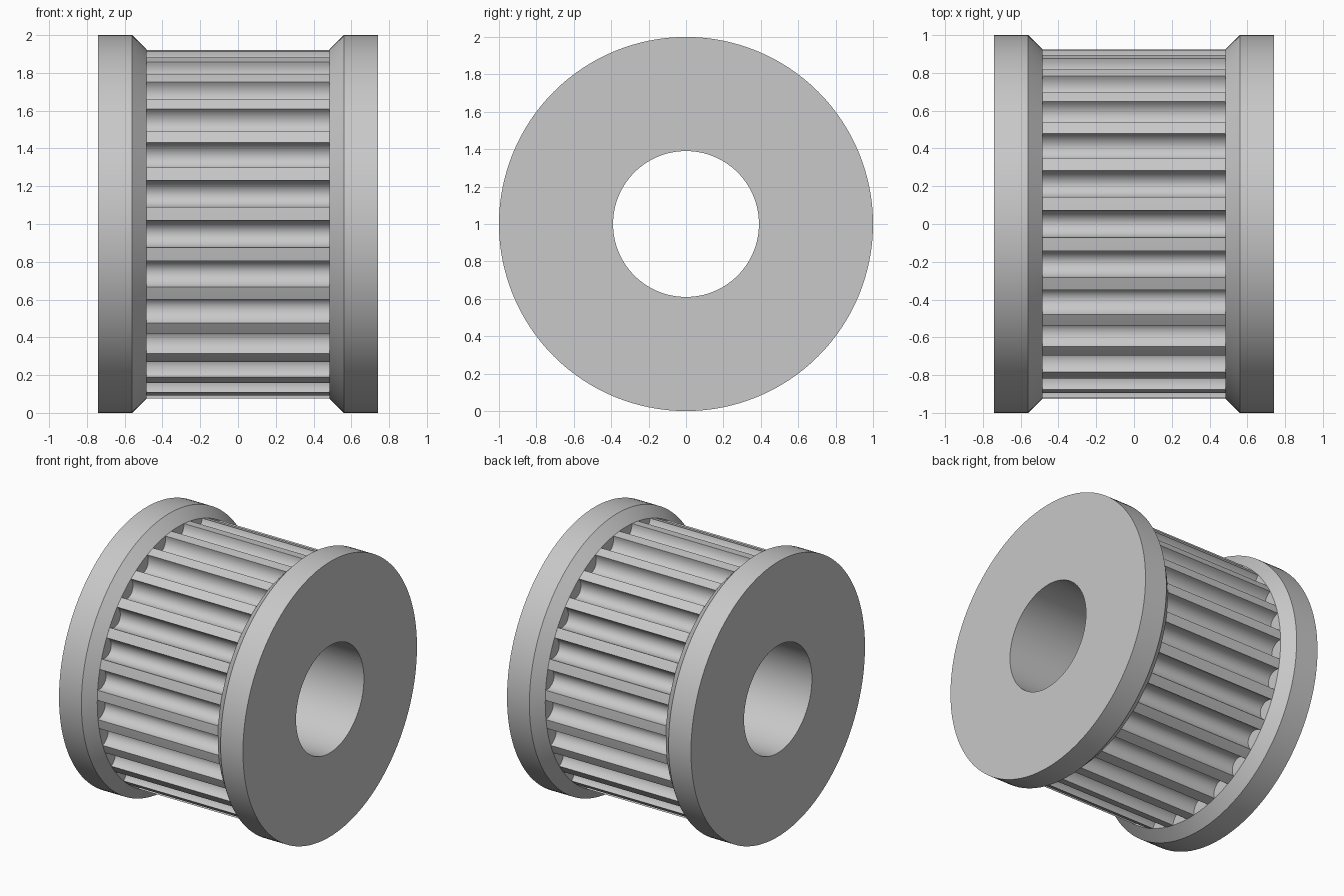
import bpy
import bmesh
from math import sin, cos, pi, radians

if "Cube" in bpy.data.objects:
    bpy.data.objects.remove(bpy.data.objects["Cube"], do_unlink=True)

TEETH = 27
TIP_R = 0.925         # radius over the teeth
BORE_R = 0.39
RIM_R = 1.0
HALF_CORE = 0.485     # half length of the toothed part
CHAMFER_X = 0.56      # where the flange reaches full radius
HALF_LEN = 0.74
GROOVE_HALF = radians(4.47)
GROOVE_DEPTH = 0.085
GROOVE_STEPS = 16
SEGMENTS = 128

metal = bpy.data.materials.new("light grey metal")
metal.use_nodes = True
grey = (0.58, 0.58, 0.58, 1)
metal.diffuse_color = grey
metal.node_tree.nodes["Principled BSDF"].inputs["Base Color"].default_value = grey


def circle(radius):
    """Points (across, up) of a circle, starting at the top."""
    angles = [2 * pi * i / SEGMENTS for i in range(SEGMENTS)]
    return [(-radius * sin(a), radius * cos(a)) for a in angles]


def gear_outline():
    """Round-bottomed grooves with narrow lands, one groove at the top."""
    points = []
    half_width = TIP_R * sin(GROOVE_HALF)
    mouth = TIP_R * cos(GROOVE_HALF)
    for tooth in range(TEETH):
        centre = 2 * pi * tooth / TEETH
        local = []
        for i in range(GROOVE_STEPS + 1):
            t = pi * i / GROOVE_STEPS
            local.append((-half_width * cos(t), mouth - GROOVE_DEPTH * sin(t)))
        # middle of the land after this groove
        local.append((TIP_R * sin(pi / TEETH), TIP_R * cos(pi / TEETH)))
        for u, r in local:
            points.append((-(u * cos(centre) + r * sin(centre)),
                           r * cos(centre) - u * sin(centre)))
    return points


def skin(bm, sections, closed=False):
    """Bridge successive (outline, x) sections along the axle."""
    rings = [[bm.verts.new((x, y, RIM_R + z)) for y, z in outline]
             for outline, x in sections]
    pairs = list(zip(rings, rings[1:]))
    if closed:
        pairs.append((rings[-1], rings[0]))
    for a, b in pairs:
        n = len(a)
        for i in range(n):
            j = (i + 1) % n
            bm.faces.new((a[i], a[j], b[j], b[i]))


def finish(bm, name):
    mesh = bpy.data.meshes.new(name)
    bm.to_mesh(mesh)
    bm.free()
    mesh.materials.append(metal)
    obj = bpy.data.objects.new(name, mesh)
    bpy.context.collection.objects.link(obj)
    bpy.ops.object.select_all(action='DESELECT')
    obj.select_set(True)
    bpy.context.view_layer.objects.active = obj
    bpy.ops.object.shade_smooth_by_angle(angle=radians(30))


# Toothed core with its bore; the flanges close its ends
bm = bmesh.new()
gear = gear_outline()
skin(bm, [(gear, -HALF_CORE), (gear, HALF_CORE)])
skin(bm, [(circle(BORE_R), HALF_CORE), (circle(BORE_R), -HALF_CORE)])
finish(bm, "toothed_core")

# Chamfered flange on each end
flange = [(BORE_R, HALF_CORE), (TIP_R, HALF_CORE), (RIM_R, CHAMFER_X),
          (RIM_R, HALF_LEN), (BORE_R, HALF_LEN)]
for name, side in (("left_flange", 1), ("right_flange", -1)):
    bm = bmesh.new()
    skin(bm, [(circle(r), side * x) for r, x in flange[::side]], closed=True)
    finish(bm, name)
